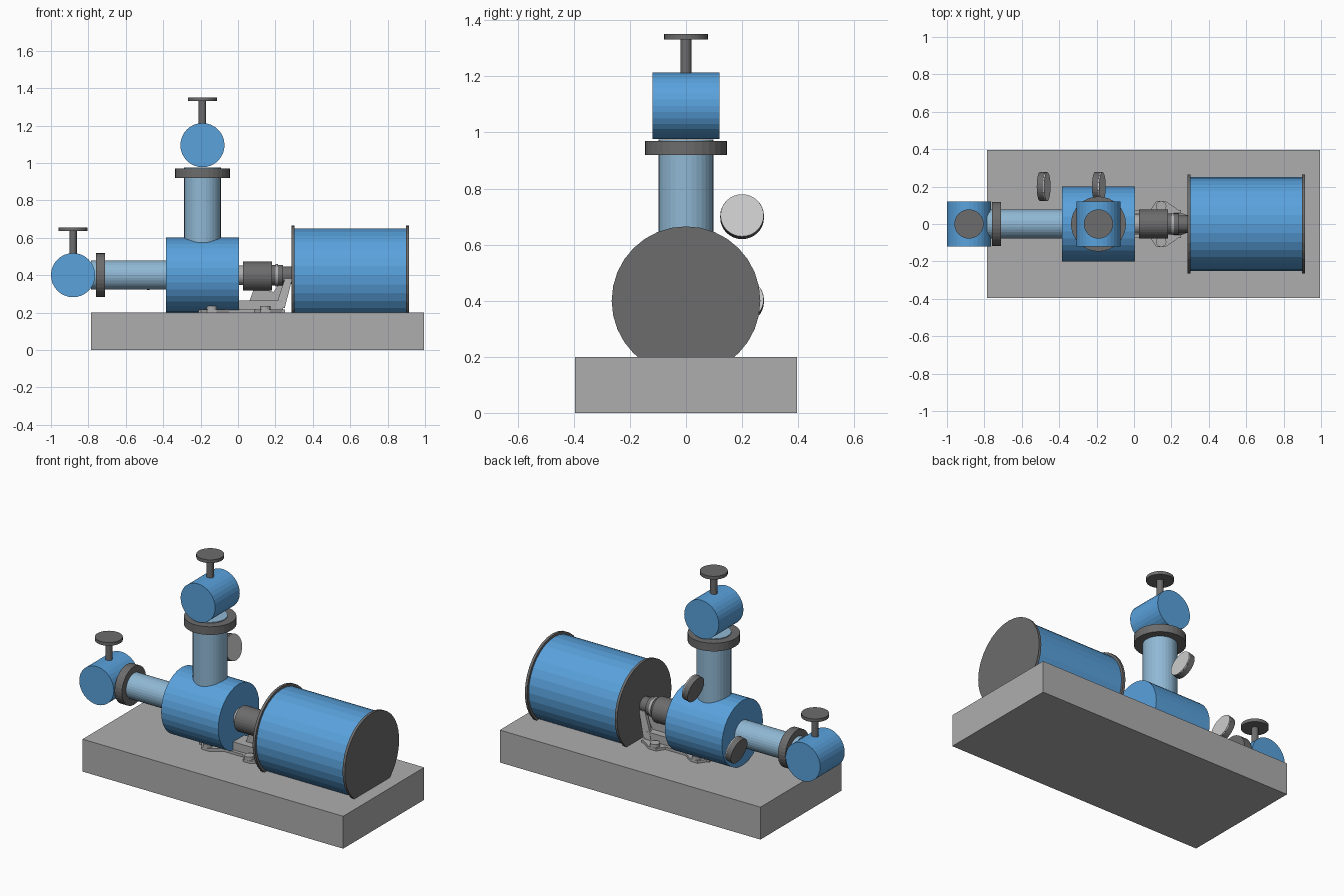
import bpy, bmesh
from math import radians, pi
from mathutils import Matrix, Vector

if "Cube" in bpy.data.objects:
    bpy.data.objects.remove(bpy.data.objects["Cube"])


def material(name, rgb):
    m = bpy.data.materials.new(name)
    m.diffuse_color = (*rgb, 1)
    m.use_nodes = True
    m.node_tree.nodes["Principled BSDF"].inputs["Base Color"].default_value = m.diffuse_color
    return m


BLUE = material("paint_blue", (0.10, 0.36, 0.72))
PALE = material("pipe_blue", (0.28, 0.48, 0.66))
DARK = material("dark_steel", (0.15, 0.15, 0.15))
LIGHT = material("light_face", (0.62, 0.62, 0.60))
GREY = material("grey", (0.42, 0.42, 0.42))


def finish(name, bm, mat):
    bmesh.ops.recalc_face_normals(bm, faces=bm.faces)
    me = bpy.data.meshes.new(name)
    bm.to_mesh(me)
    bm.free()
    me.materials.append(mat)
    ob = bpy.data.objects.new(name, me)
    bpy.context.collection.objects.link(ob)
    return ob


def rod(name, a, b, r, mat, n=32):
    """Flat-sided cylinder from point a to point b."""
    a, b = Vector(a), Vector(b)
    d = b - a
    rot = Vector((0, 0, 1)).rotation_difference(d).to_matrix().to_4x4()
    bm = bmesh.new()
    bmesh.ops.create_cone(bm, cap_ends=True, segments=n, radius1=r, radius2=r,
                          depth=d.length, matrix=Matrix.Translation((a + b) / 2) @ rot)
    return finish(name, bm, mat)


def box(name, lo, hi, mat):
    lo, hi = Vector(lo), Vector(hi)
    bm = bmesh.new()
    bmesh.ops.create_cube(bm, size=1, matrix=Matrix.Translation((lo + hi) / 2)
                          @ Matrix.Diagonal((*(hi - lo), 1)))
    return finish(name, bm, mat)


def prism(name, pts, offset, mat):
    """Extrude a polygon of 3D points along offset."""
    bm = bmesh.new()
    f = bm.faces.new([bm.verts.new(p) for p in pts])
    ext = bmesh.ops.extrude_face_region(bm, geom=[f], use_keep_orig=True)
    bmesh.ops.translate(bm, vec=offset,
                        verts=[v for v in ext["geom"] if isinstance(v, bmesh.types.BMVert)])
    return finish(name, bm, mat)


# Plinth
box("base_plinth", (-0.785, -0.395, 0), (0.995, 0.395, 0.2), GREY)

# Pump casing and pipes
rod("pump_casing", (-0.385, 0, 0.4), (0.005, 0, 0.4), 0.2, BLUE)
rod("suction_pipe", (-0.785, 0, 0.4), (-0.3, 0, 0.4), 0.078, PALE)
rod("suction_flange", (-0.76, 0, 0.4), (-0.71, 0, 0.4), 0.118, DARK)
rod("discharge_pipe", (-0.19, 0, 0.5), (-0.19, 0, 0.975), 0.098, PALE)
rod("discharge_flange", (-0.19, 0, 0.92), (-0.19, 0, 0.97), 0.147, DARK)


# Valves with stem and handwheel
def valve(name, x, z):
    rod(name + "_body", (x, -0.12, z), (x, 0.12, z), 0.118, BLUE)
    rod(name + "_stem", (x, 0, z + 0.1), (x, 0, z + 0.24), 0.02, DARK)
    rod(name + "_handwheel", (x, 0, z + 0.236), (x, 0, z + 0.256), 0.078, DARK)


valve("suction_valve", -0.882, 0.4)
valve("discharge_valve", -0.19, 1.095)

# Motor with end plates
rod("motor_body", (0.295, 0, 0.4), (0.905, 0, 0.4), 0.25, BLUE)
for name, x in (("drive_end_plate", 0.285), ("rear_end_plate", 0.899)):
    rod(name, (x, 0, 0.4), (x + 0.016, 0, 0.4), 0.265, DARK)

# Tilted pressure gauges
for name, x, z in (("discharge_gauge", -0.188, 0.7), ("suction_gauge", -0.483, 0.4)):
    c = Vector((x, 0.2, z))
    ax = Matrix.Rotation(radians(-13), 3, 'Y') @ Vector((1, 0, 0))
    rod(name + "_body", c - ax * 0.02, c + ax * 0.014, 0.078, DARK)
    rod(name + "_face", c + ax * 0.008, c + ax * 0.02, 0.077, LIGHT)

# Shaft and coupling
rod("shaft_collar", (0, 0, 0.4), (0.04, 0, 0.4), 0.052, GREY)
rod("coupling", (0.028, 0, 0.395), (0.182, 0, 0.395), 0.077, DARK)
rod("coupling_hub", (0.18, 0, 0.4), (0.24, 0, 0.4), 0.055, DARK)
rod("bearing_ring", (0.2, 0, 0.4), (0.215, 0, 0.4), 0.06, GREY)
rod("motor_shaft", (0.235, 0, 0.4), (0.29, 0, 0.4), 0.046, DARK)

# Bearing bracket: foot plate, pedestal and struts
box("foot_plate", (-0.21, -0.075, 0.2), (0.25, 0.075, 0.216), GREY)
box("pedestal", (0, -0.055, 0.21), (0.24, 0.055, 0.265), GREY)
prism("pedestal_rib", [(0.06, -0.01, 0.26), (0.22, -0.01, 0.26), (0.28, -0.01, 0.37),
                       (0.23, -0.01, 0.37), (0.19, -0.01, 0.31), (0.09, -0.01, 0.34)],
      (0, 0.02, 0), GREY)
for s, side in ((-1, "front"), (1, "back")):
    prism(side + "_strut", [(0.20, s * 0.06, 0.225), (0.25, s * 0.06, 0.225),
                            (0.29, s * 0.045, 0.38), (0.25, s * 0.045, 0.38),
                            (0.22, s * 0.05, 0.29)], (0, -s * 0.02, 0), GREY)
    for x in (-0.14, 0.145):
        end = "pump" if x < 0 else "motor"
        prism(f"{side}_{end}_lug", [(x - 0.06, s * 0.07, 0.2), (x - 0.025, s * 0.122, 0.2),
                                    (x + 0.025, s * 0.122, 0.2), (x + 0.1, s * 0.07, 0.2)],
              (0, 0, 0.016), GREY)
        rod(f"{side}_{end}_bolt_boss", (x, s * 0.095, 0.21), (x, s * 0.095, 0.236), 0.028, GREY, 16)
